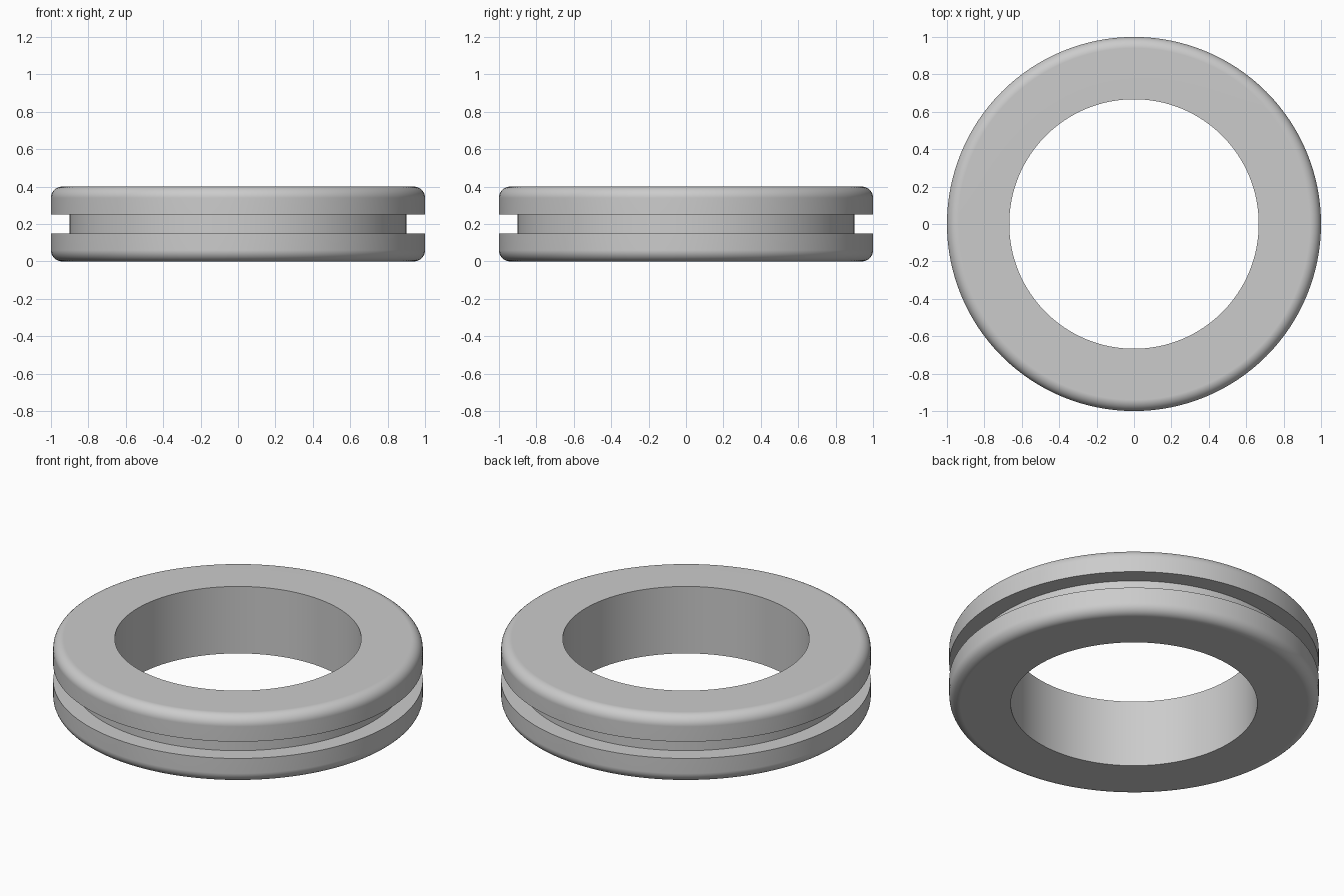
import bpy, bmesh
from math import sin, cos, pi, radians
from mathutils import Vector

cube = bpy.data.objects.get("Cube")
if cube:
    bpy.data.objects.remove(cube, do_unlink=True)

# Main sizes
HEIGHT, OUTER, INNER = 0.4, 1.0, 0.667
GROOVE_RADIUS, GROOVE_HALF = 0.9, 0.05
ROUND, ROUND_STEPS, SEGMENTS = 0.06, 8, 128

# Upper half of the cross-section: bore, rounded rim, groove wall
half = HEIGHT / 2
upper = [(INNER, half)]
for i in range(ROUND_STEPS + 1):
    a = pi / 2 * (1 - i / ROUND_STEPS)
    upper.append((OUTER - ROUND + ROUND * cos(a), half - ROUND + ROUND * sin(a)))
upper += [(OUTER, GROOVE_HALF), (GROOVE_RADIUS, GROOVE_HALF)]

# Mirror it for the lower half and close the loop
profile = upper + [(r, -z) for r, z in reversed(upper)]

# Revolve the cross-section into the grooved ring
bm = bmesh.new()
verts = [bm.verts.new((r, 0, z + half)) for r, z in profile]
edges = [bm.edges.new((v, verts[i - 1])) for i, v in enumerate(verts)]
bmesh.ops.spin(bm, geom=verts + edges, cent=Vector(), axis=Vector((0, 0, 1)),
               angle=2 * pi, steps=SEGMENTS)
bmesh.ops.remove_doubles(bm, verts=bm.verts[:], dist=0.0001)
bmesh.ops.recalc_face_normals(bm, faces=bm.faces[:])
mesh = bpy.data.meshes.new("grooved_ring")
bm.to_mesh(mesh)
bm.free()
ring = bpy.data.objects.new("grooved_ring", mesh)
bpy.context.collection.objects.link(ring)

# Plain grey
grey = bpy.data.materials.new("light_grey")
grey.use_nodes = True
colour = (0.6, 0.6, 0.6, 1)
grey.diffuse_color = colour
for node in grey.node_tree.nodes:
    if node.type == 'BSDF_PRINCIPLED':
        node.inputs["Base Color"].default_value = colour
mesh.materials.append(grey)

# Smooth walls with crisp edges and flat ends
bpy.ops.object.select_all(action='DESELECT')
ring.select_set(True)
bpy.context.view_layer.objects.active = ring
bpy.ops.object.shade_smooth_by_angle(angle=radians(30))
weighted = ring.modifiers.new("flat_ends", 'WEIGHTED_NORMAL')
weighted.keep_sharp = True
